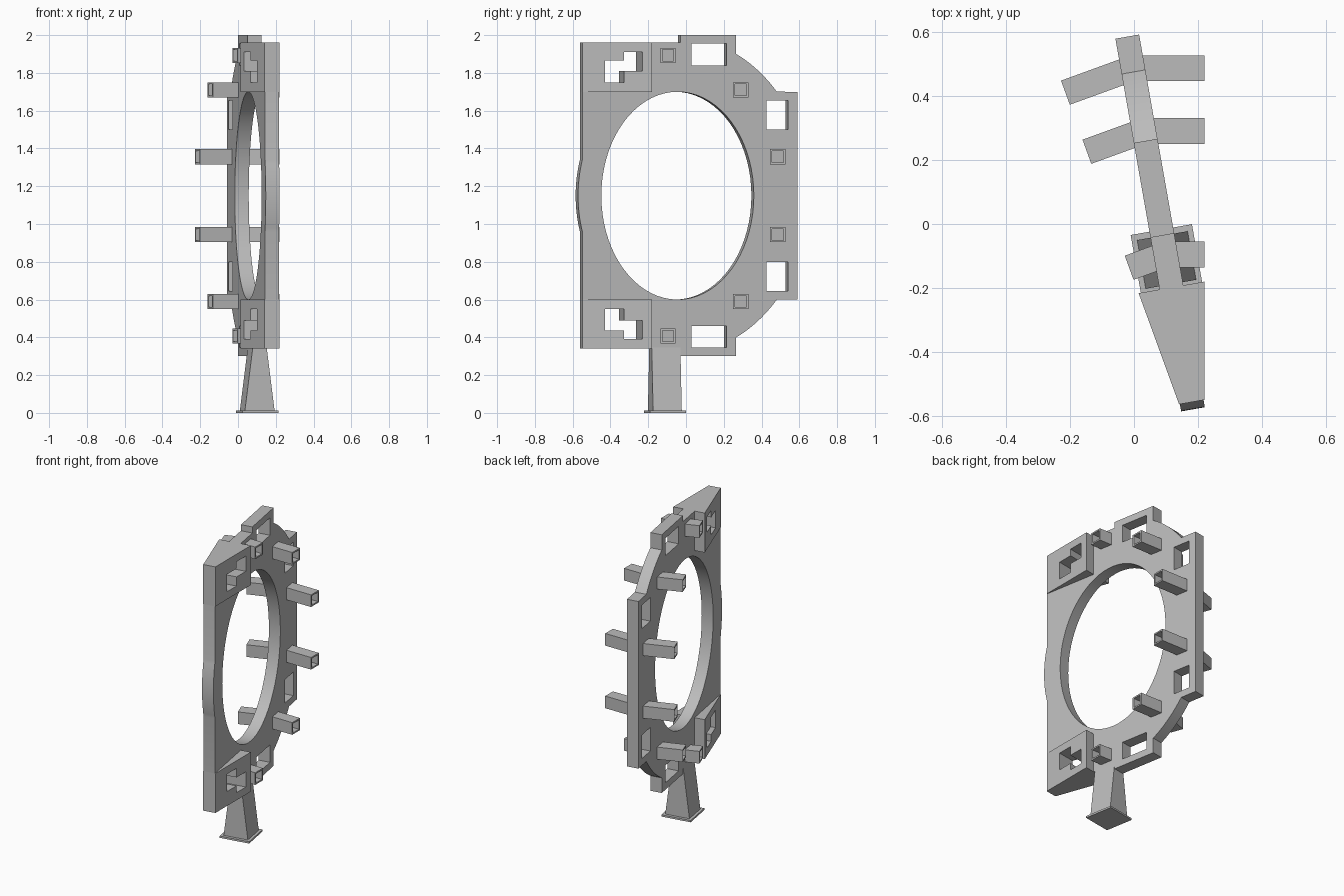
import bpy, bmesh, math
from mathutils import Matrix, Vector

cube = bpy.data.objects.get("Cube")
if cube:
    bpy.data.objects.remove(cube, do_unlink=True)

grey = bpy.data.materials.new("plain_grey")
grey.use_nodes = True
grey.diffuse_color = (0.5, 0.5, 0.5, 1)
grey.node_tree.nodes["Principled BSDF"].inputs["Base Color"].default_value = (0.5, 0.5, 0.5, 1)

# Local frame: x = through the plate, y = along the plate, z = height from ring centre
TILT = math.radians(10)
CENTRE = Vector((0.091, -0.051, 1.15))
FRAME = Matrix.Translation(CENTRE) @ Matrix.Rotation(TILT, 4, 'Z')
THICK = 0.0375


def finish(bm, name):
    bmesh.ops.recalc_face_normals(bm, faces=bm.faces)
    mesh = bpy.data.meshes.new(name)
    bm.to_mesh(mesh)
    bm.free()
    mesh.materials.append(grey)
    obj = bpy.data.objects.new(name, mesh)
    bpy.context.collection.objects.link(obj)
    obj.matrix_world = FRAME
    bpy.ops.object.select_all(action='DESELECT')
    obj.select_set(True)
    bpy.context.view_layer.objects.active = obj
    bpy.ops.object.shade_smooth_by_angle(angle=math.radians(20))
    return obj


def slab(name, loops, half_width):
    """Outline with holes, extruded to +-half_width(y)."""
    bm = bmesh.new()
    for loop in loops:
        vs = [bm.verts.new((-1, y, z)) for y, z in loop]
        for a, b in zip(vs, vs[1:] + vs[:1]):
            bm.edges.new((a, b))
    bmesh.ops.triangle_fill(bm, use_beauty=True, use_dissolve=False, edges=bm.edges[:])
    ext = bmesh.ops.extrude_face_region(bm, geom=bm.faces[:])
    for v in ext["geom"]:
        if isinstance(v, bmesh.types.BMVert):
            v.co.x = 1
    for v in bm.verts:
        v.co.x *= half_width(v.co.y)
    return finish(bm, name)


def ellipse(a, b, start, end, n):
    return [(a * math.cos(start + (end - start) * i / n),
             b * math.sin(start + (end - start) * i / n)) for i in range(n + 1)]


def rect(y0, y1, z0, z1):
    return [(y0, z0), (y1, z0), (y1, z1), (y0, z1)]


def flip(loop):
    return [(y, -z) for y, z in reversed(loop)]


# Plate outline: upper half, then mirrored below
EDGE, TOP = -0.512, 0.81
bulge = ellipse(0.535, 0.655, math.pi, math.pi - 0.295, 8)
shoulder = ellipse(0.707, 0.838, math.atan2(0.75 / 0.838, 0.315 / 0.707),
                   math.atan2(0.55 / 0.838, 0.533 / 0.707), 10)
upper = bulge + [(EDGE, TOP), (0.015, TOP), (0.015, 0.85), (0.315, 0.85)]
upper += shoulder + [(0.645, 0.55)]
outline = upper + flip(upper)[:-1]

# Openings
ring_hole = ellipse(0.41, 0.55, 0, 2 * math.pi, 72)[:-1]
step_hole = [(-0.395, 0.6), (-0.395, 0.715), (-0.295, 0.715), (-0.295, 0.76),
             (-0.2, 0.76), (-0.2, 0.66), (-0.295, 0.66), (-0.295, 0.6)]
holes = [step_hole, rect(0.076, 0.264, 0.69, 0.805), rect(0.477, 0.594, 0.35, 0.505)]
slab("ring_plate", [outline, ring_hole] + holes + [flip(h) for h in holes], lambda y: THICK)

# Tapered corner blocks
block = rect(EDGE, -0.149, 0.55, TOP)
taper = lambda y: 0.104 + math.tan(TILT) * (y + 0.149)
slab("upper_corner_block", [block, step_hole], taper)
slab("lower_corner_block", [flip(block), flip(step_hole)], taper)


# Hollow square pegs, splayed on both faces
def peg(name, end, side):
    root = Vector((0, end.y + math.tan(TILT) * end.x, end.z))
    length = (end - root).length
    bm = bmesh.new()
    bmesh.ops.create_cube(bm, size=1, matrix=Matrix.Translation((length / 2, 0, 0))
                          @ Matrix.Diagonal((length, 0.08, 0.08, 1)))
    cap = max(bm.faces, key=lambda f: f.calc_center_median().x)
    bmesh.ops.inset_individual(bm, faces=[cap], thickness=0.014)
    well = bmesh.ops.extrude_discrete_faces(bm, faces=[cap])["faces"][0]
    for v in well.verts:
        v.co.x = 0.02
    bm.transform(Matrix.Translation(root) @ Matrix.Rotation(-TILT, 4, 'Z'))
    bm.transform(Matrix.Diagonal((side, 1, 1, 1)))
    finish(bm, name)


for label, y, z in (("top", -0.095, 0.743), ("shoulder", 0.29, 0.56), ("side", 0.486, 0.206)):
    for level, up in (("upper", 1), ("lower", -1)):
        for face, side in (("left", 1), ("right", -1)):
            tip = FRAME.inverted() @ Vector((0.22, y, CENTRE.z + up * z))
            peg(f"{level}_{label}_peg_{face}", tip, side)


# Flared stand and foot pad
def frustum(name, z0, z1, bottom, top):
    bm = bmesh.new()
    bmesh.ops.create_cube(bm, size=2)
    for v in bm.verts:
        hx, hy = top if v.co.z > 0 else bottom
        v.co = (v.co.x * hx, v.co.y * hy - 0.062, (z1 if v.co.z > 0 else z0) - CENTRE.z)
    finish(bm, name)


frustum("stand", 0.01, 0.345, (0.08, 0.077), (THICK, 0.077))
frustum("foot_pad", 0, 0.012, (0.097, 0.096), (0.097, 0.096))
